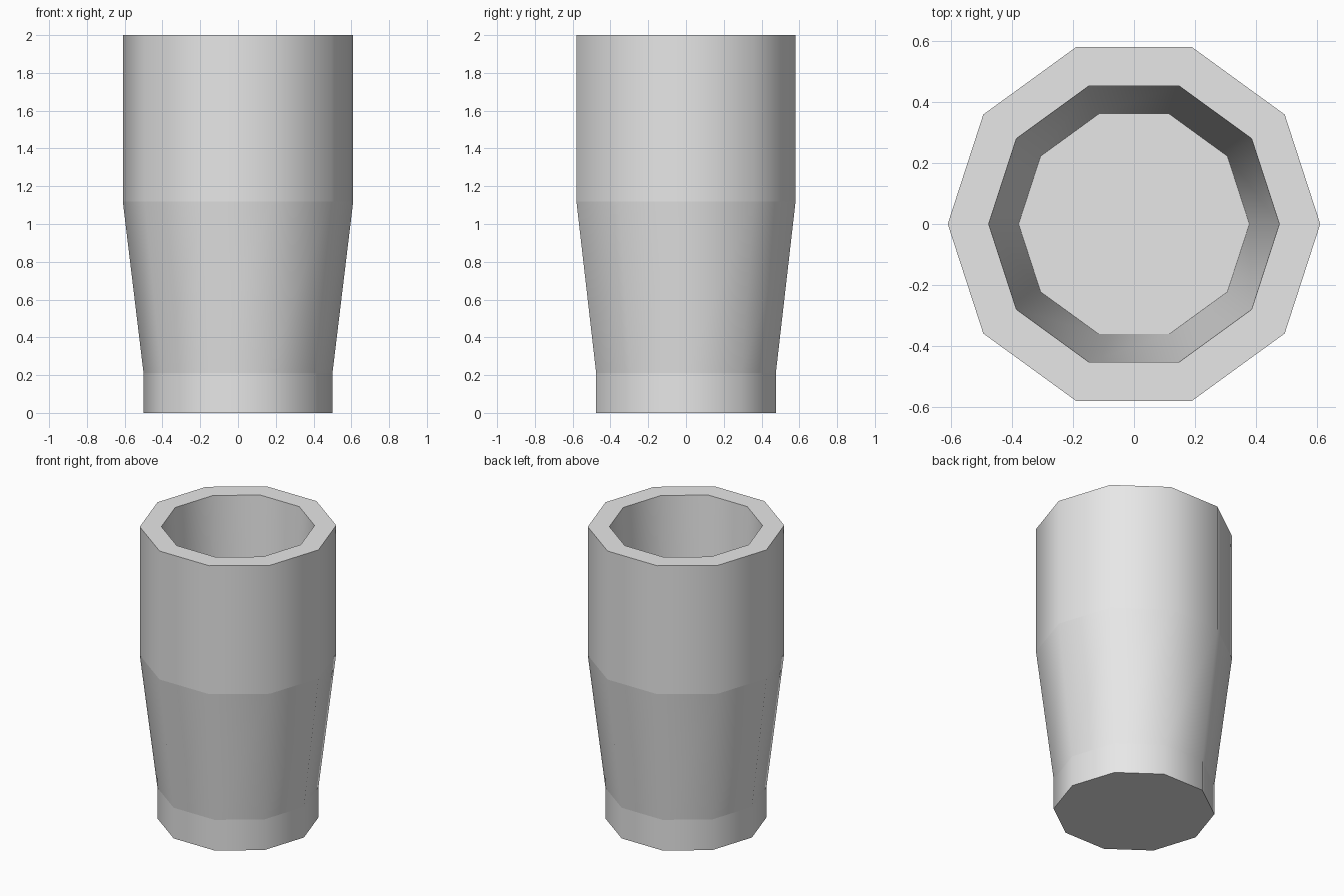
import bpy
import bmesh
from math import cos, sin, tau

cube = bpy.data.objects.get("Cube")
if cube:
    bpy.data.objects.remove(cube, do_unlink=True)

SIDES = 10

# Plain grey material
grey = bpy.data.materials.new("light grey")
grey.use_nodes = True
colour = (0.8, 0.8, 0.8, 1.0)
grey.diffuse_color = colour
grey.node_tree.nodes["Principled BSDF"].inputs["Base Color"].default_value = colour

# Profile (radius, height): outside foot to rim, then down the inside wall to the floor
profile = [(0.50, 0.0), (0.50, 0.21), (0.61, 1.12), (0.61, 2.0),
           (0.476, 2.0), (0.378, 0.2)]

bm = bmesh.new()
rings = [[bm.verts.new((r * cos(tau * i / SIDES), r * sin(tau * i / SIDES), z))
          for i in range(SIDES)] for r, z in profile]

# Walls and rim
for low, high in zip(rings, rings[1:]):
    for i in range(SIDES):
        j = (i + 1) % SIDES
        bm.faces.new((low[i], low[j], high[j], high[i]))

# Underside and inner floor
bm.faces.new(rings[0][::-1])
bm.faces.new(rings[-1])

# Smooth around the cup, crisp along each horizontal ring
for face in bm.faces:
    face.smooth = True
for edge in bm.edges:
    a, b = edge.verts
    edge.smooth = abs(a.co.z - b.co.z) > 0.01

mesh = bpy.data.meshes.new("cup")
bm.to_mesh(mesh)
bm.free()
mesh.materials.append(grey)
cup = bpy.data.objects.new("cup", mesh)
bpy.context.collection.objects.link(cup)
